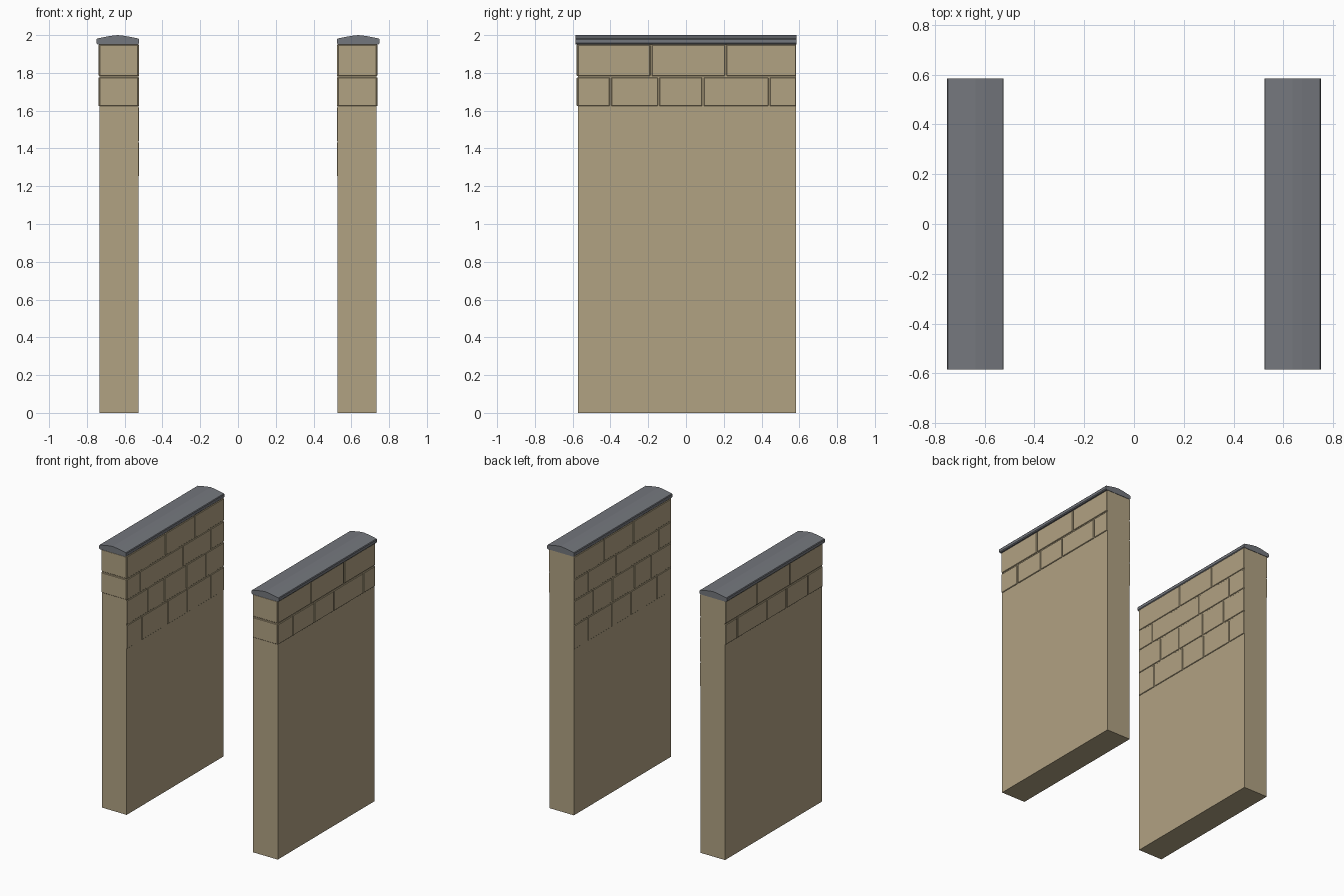
import bpy, bmesh

if "Cube" in bpy.data.objects:
    bpy.data.objects.remove(bpy.data.objects["Cube"])

Y0, Y1 = -0.573, 0.582          # wall ends
XI, XO = 0.528, 0.733           # inner and outer wall faces
GAP, OUT = 0.004, 0.006         # half joint width, brick projection
ROWS = [(1.78, 1.953), (1.62, 1.78), (1.435, 1.62), (1.25, 1.435)]


def material(name, color):
    m = bpy.data.materials.new(name)
    m.diffuse_color = (*color, 1)
    m.use_nodes = True
    m.node_tree.nodes["Principled BSDF"].inputs["Base Color"].default_value = m.diffuse_color
    return m


stone = material("sandstone", (0.44, 0.36, 0.225))
slate = material("slate", (0.175, 0.185, 0.205))


def finish(bm, name, mat):
    bmesh.ops.recalc_face_normals(bm, faces=bm.faces)
    me = bpy.data.meshes.new(name)
    bm.to_mesh(me)
    bm.free()
    me.materials.append(mat)
    ob = bpy.data.objects.new(name, me)
    bpy.context.collection.objects.link(ob)
    # the second wall is the mirror image of the first
    mod = ob.modifiers.new("mirror", 'MIRROR')
    mod.use_axis[0] = True
    return ob


def box(bm, x, y, z):
    vs = bmesh.ops.create_cube(bm, size=1)["verts"]
    for v in vs:
        v.co = [(a + b) / 2 + c * (b - a) for c, (a, b) in zip(v.co, (x, y, z))]
    return vs


def brick(bm, x, y, z):
    vs = box(bm, x, y, z)
    edges = list({e for v in vs for e in v.link_edges})
    bmesh.ops.bevel(bm, geom=edges, offset=0.003, segments=1, affect='EDGES')


def courses(name, x, joints):
    bm = bmesh.new()
    for (z0, z1), row in zip(ROWS, joints):
        cuts = [Y0 - GAP, *row, Y1 + GAP]
        for a, b in zip(cuts, cuts[1:]):
            brick(bm, x, (a + GAP, b - GAP), (z0 + GAP, z1 - GAP))
    finish(bm, name, stone)


# plain wall slab
bm = bmesh.new()
box(bm, (XI, XO), (Y0, Y1), (0, 1.955))
finish(bm, "wall", stone)

# brick courses: two on the outside, four on the inside
courses("outer_bricks", (XO - 0.01, XO + OUT),
        [(-0.185, 0.21), (-0.40, -0.145, 0.09, 0.44)])
courses("inner_bricks", (XI - OUT + 0.001, XI + 0.01),
        [(-0.12, 0.23), (-0.42, 0.09, 0.42),
         (-0.33, -0.13, 0.13, 0.36), (-0.40, -0.09, 0.14, 0.42)])

# blocks on the front end
bm = bmesh.new()
for z0, z1 in ROWS[:2]:
    brick(bm, (XI, XO), (Y0 - OUT, Y0 + 0.01), (z0 + GAP, z1 - GAP))
finish(bm, "front_blocks", stone)

# crowned coping along the top
profile = [(0.529, 1.951), (0.523, 1.957), (0.523, 1.977), (0.527, 1.982),
           (0.60, 1.996), (0.637, 2.0), (0.674, 1.996), (0.746, 1.982),
           (0.75, 1.977), (0.75, 1.957), (0.744, 1.951)]
bm = bmesh.new()
face = bm.faces.new([bm.verts.new((x, -0.585, z)) for x, z in profile])
ext = bmesh.ops.extrude_face_region(bm, geom=[face], use_keep_orig=True)["geom"]
bmesh.ops.translate(bm, vec=(0, 1.17, 0),
                    verts=[g for g in ext if isinstance(g, bmesh.types.BMVert)])
finish(bm, "coping", slate)
